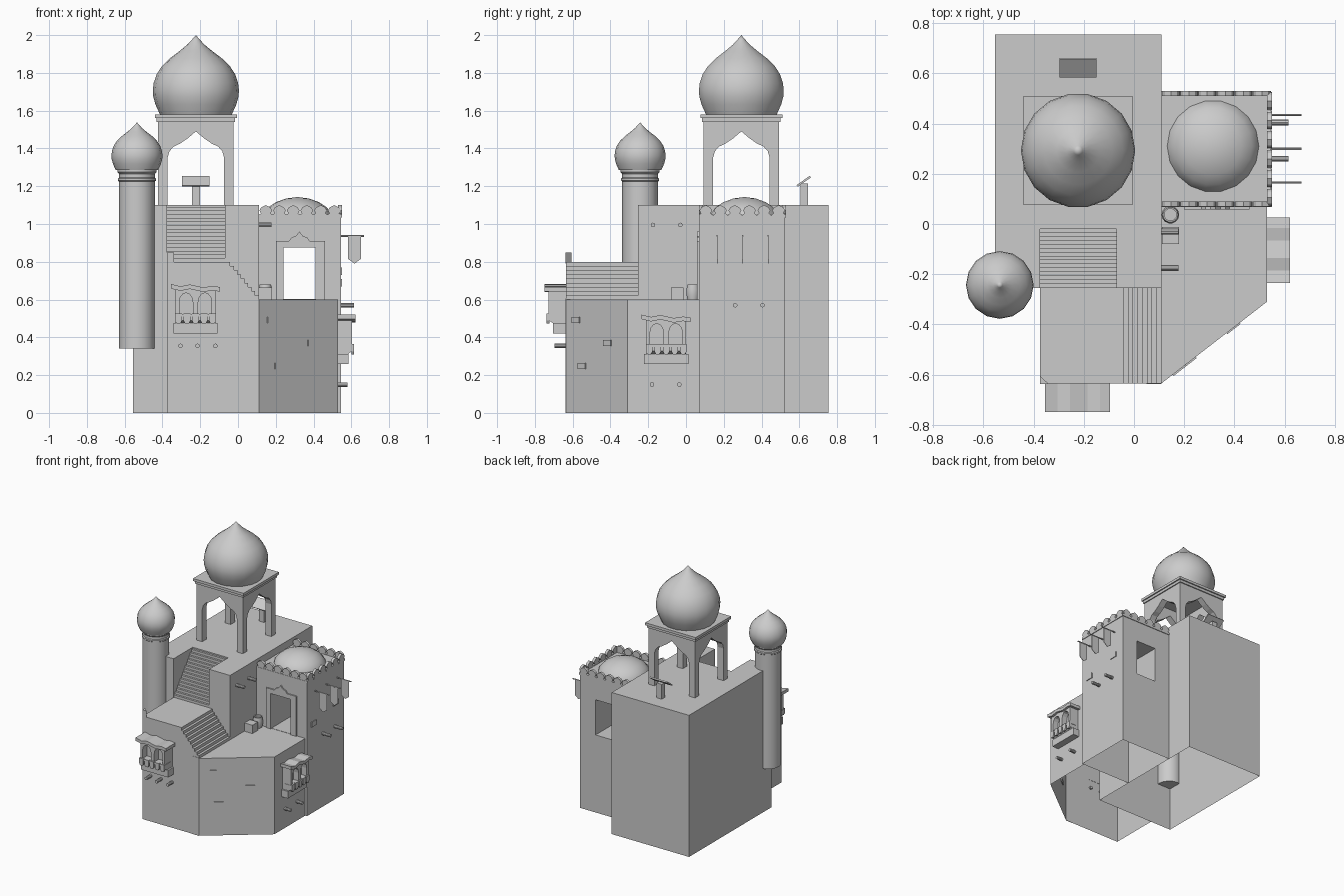
import bpy, bmesh, math
from mathutils import Matrix, Vector

if "Cube" in bpy.data.objects:
    bpy.data.objects.remove(bpy.data.objects["Cube"])


def finish(name, bm, drop=None):
    """Clean normals, optionally delete hidden faces, and make an object."""
    bmesh.ops.recalc_face_normals(bm, faces=bm.faces)
    if drop:
        bad = [f for f in bm.faces if drop(f.calc_center_median(), f.normal)]
        bmesh.ops.delete(bm, geom=bad, context='FACES')
    me = bpy.data.meshes.new(name)
    bm.to_mesh(me)
    bm.free()
    ob = bpy.data.objects.new(name, me)
    bpy.context.collection.objects.link(ob)
    return ob


def prism(name, pts, axis, a, b, drop=None, mat=None):
    """Extrude a 2D outline from a to b along an axis."""
    put = {'x': lambda p, t: (t, p[0], p[1]),
           'y': lambda p, t: (p[0], t, p[1]),
           'z': lambda p, t: (p[0], p[1], t)}[axis]
    bm = bmesh.new()
    lo = [bm.verts.new(put(p, a)) for p in pts]
    hi = [bm.verts.new(put(p, b)) for p in pts]
    bm.faces.new(lo)
    bm.faces.new(hi)
    n = len(pts)
    for i in range(n):
        bm.faces.new((lo[i], lo[(i + 1) % n], hi[(i + 1) % n], hi[i]))
    if mat:
        bm.transform(mat)
    return finish(name, bm, drop)


def box(name, x0, x1, y0, y1, z0, z1, drop=None, mat=None):
    return prism(name, [(x0, y0), (x1, y0), (x1, y1), (x0, y1)], 'z', z0, z1, drop, mat)


def rod(name, start, end, r, sides=10):
    s, e = Vector(start), Vector(end)
    bm = bmesh.new()
    bmesh.ops.create_cone(bm, cap_ends=True, segments=sides, radius1=r, radius2=r, depth=(e - s).length)
    rot = (e - s).to_track_quat('Z', 'Y').to_matrix().to_4x4()
    bm.transform(Matrix.Translation((s + e) / 2) @ rot)
    return finish(name, bm)


def lathe(name, profile, cx, cy, sides):
    bm = bmesh.new()
    vs = [bm.verts.new((cx + r, cy, z)) for r, z in profile]
    es = [bm.edges.new(p) for p in zip(vs, vs[1:])]
    bmesh.ops.spin(bm, geom=vs + es, cent=(cx, cy, 0), axis=(0, 0, 1),
                   angle=2 * math.pi, steps=sides, use_duplicate=False)
    bmesh.ops.remove_doubles(bm, verts=bm.verts, dist=0.0005)
    ob = finish(name, bm)
    bpy.ops.object.select_all(action='DESELECT')
    ob.select_set(True)
    bpy.context.view_layer.objects.active = ob
    bpy.ops.object.shade_smooth_by_angle(angle=math.radians(40))
    return ob


def cut(ob, cutter):
    m = ob.modifiers.new('cut', 'BOOLEAN')
    m.operation, m.solver, m.object = 'DIFFERENCE', 'EXACT', cutter
    bpy.context.view_layer.objects.active = ob
    bpy.ops.object.modifier_apply(modifier='cut')
    bpy.data.objects.remove(cutter)


def open_bottom(ob):
    bm = bmesh.new()
    bm.from_mesh(ob.data)
    bad = [f for f in bm.faces if f.calc_center_median().z < 0.001]
    bmesh.ops.delete(bm, geom=bad, context='FACES')
    bm.to_mesh(ob.data)
    bm.free()


def steps(u0, z0, u1, z1, n):
    """Stair outline: rise, then go, n times."""
    pts = [(u0, z0)]
    for i in range(n):
        z = z0 + (z1 - z0) * (i + 1) / n
        pts += [(u0 + (u1 - u0) * i / n, z), (u0 + (u1 - u0) * (i + 1) / n, z)]
    return pts


# Tall main block with the upper staircase cut into it
main = box('main_block', -.555, .11, -.255, .755, 0, 1.1)
stair = steps(-.253, .8, -.02, 1.09, 15) + [(-.02, 1.2), (-.3, 1.2), (-.3, .8)]
cut(main, prism('stair_cutter', stair, 'x', -.375, -.07))
open_bottom(main)

# Front block: landing and lower staircase descending to the right
low = [(-.375, 0), (-.375, .8)] + steps(.11, .6, -.06, .8, 9)[::-1] + [(.11, 0)]
prism('front_block', low, 'y', -.635, -.255,
      lambda c, n: c.z < .001 or n.y > .9 or (n.x > .9 and c.z < .55))
prism('landing_corner_post', [(-.375, -.638), (-.34, -.638), (-.375, -.605)], 'z', .79, .85)

# Terrace with the angled wall
prism('terrace', [(.11, -.635), (.53, -.31), (.53, .07), (.11, .07)], 'z', 0, .6,
      lambda c, n: c.z < .001 or n.x < -.9 or n.y > .9)
front_wall = box('front_wall_strip', .05, .11, -.637, -.634, 0, .605)

# Tower with a through passage
tower = box('tower', .11, .545, .068, .525, 0, 1.045)
cut(tower, box('passage_cutter', .24, .41, 0, .6, .602, .875))
open_bottom(tower)
prism('door_frame', [(.2, .6), (.2, .91), (.27, .91), (.285, .93), (.305, .935), (.325, .96),
                     (.345, .935), (.365, .93), (.38, .91), (.46, .91), (.46, .6),
                     (.41, .6), (.41, .875), (.24, .875), (.24, .6)], 'y', .058, .07)

# Crenellations round the three free tower edges
shape = [(-.037, 1.035), (-.037, 1.05), (-.025, 1.056), (-.034, 1.072), (-.024, 1.088), (0, 1.1),
         (.024, 1.088), (.034, 1.072), (.025, 1.056), (.037, 1.05), (.037, 1.035)]
for i in range(6):
    x, y = .147 + i * .0725, .105 + i * .077
    mx, my = [(x + u, z) for u, z in shape], [(y + u, z) for u, z in shape]
    prism('merlon_front', mx, 'y', .07, .09)
    prism('merlon_back', mx, 'y', .51, .53)
    prism('merlon_side', my, 'x', .53, .55)
lathe('tower_dome', [(.187, 1.03), (.18, 1.055), (.155, 1.088), (.115, 1.115), (.06, 1.135), (0, 1.143)],
      .315, .31, 18)

# Domed kiosk: four arched panels, cornice and onion dome
kx, ky = -.223, .293
arch = [(-.15, 1.35), (-.14, 1.385), (-.118, 1.41), (-.085, 1.425), (-.045, 1.452), (0, 1.49)]
arch += [(-u, z) for u, z in arch[-2::-1]]
panel = [(-.2, 1.1), (-.15, 1.1)] + arch + [(.15, 1.1), (.2, 1.1), (.2, 1.55), (-.2, 1.55)]
for s in (-1, 1):
    prism('kiosk_arch_x', [(kx + u, z) for u, z in panel], 'y', ky + s * .15, ky + s * .2)
    prism('kiosk_arch_y', [(ky + u, z) for u, z in panel], 'x', kx + s * .15, kx + s * .2)
for h, z0, z1 in ((.208, 1.54, 1.56), (.217, 1.56, 1.58)):
    box('kiosk_cornice', kx - h, kx + h, ky - h, ky + h, z0, z1)
onion = [(.83, 0), (.94, .13), (.99, .23), (1, .31), (.98, .4), (.91, .51), (.79, .61), (.6, .71),
         (.38, .8), (.2, .88), (.08, .95), (0, 1)]
lathe('kiosk_dome', [(r * .228, 1.578 + t * .422) for r, t in onion], kx, ky, 18)

# Minaret with rings and its small onion dome
mx, my = -.535, -.243
lathe('minaret_shaft', [(0, .34), (.095, .34), (.095, 1.225), (.101, 1.23), (.101, 1.24), (.095, 1.245),
                        (.095, 1.265), (.104, 1.275), (.104, 1.29), (0, 1.29)], mx, my, 16)
lathe('minaret_dome', [(r * .135, 1.285 + t * .253) for r, t in onion], mx, my, 16)

# Roof panel on a post
box('panel_post', -.243, -.2, .605, .645, 1.1, 1.215)
prism('roof_panel', [(.585, 1.205), (.592, 1.198), (.662, 1.247), (.655, 1.255)], 'x', -.296, -.15)


def bay(tag, mat):
    """Bay window facing -y, based at the local origin on the wall."""
    body = prism(tag + '_body', [(0, 0), (-.06, 0), (-.07, .055), (-.095, .07), (-.095, .24), (0, .24)],
                 'x', -.105, .105)
    for c in (-.05, .05):
        win = [(c - .036, .1)] + [(c + .036 * math.cos(a), .165 + .05 * math.sin(a))
                                  for a in [math.pi * (6 - k) / 6 for k in range(7)]] + [(c + .036, .1)]
        cut(body, prism('window_cutter', win, 'y', -.2, -.04))
    body.data.transform(mat)
    box(tag + '_sill', -.117, .117, -.07, 0, 0, .055, mat=mat)
    box(tag + '_rail', -.108, .108, -.102, -.02, .09, .103, mat=mat)
    for k in range(5):
        c = -.09 + k * .045
        prism(tag + '_baluster', [(c - .018, .107), (c + .018, .107), (c + .018, .068), (c + .009, .052),
                                  (c - .009, .052), (c - .018, .068)], 'y', -.106, -.09, mat=mat)
    roof = [(-.13, .262), (-.08, .25), (-.03, .26), (.04, .244), (.09, .252), (.13, .246)]
    prism(tag + '_roof', roof + [(u, z - .024) for u, z in roof[::-1]], 'y', -.117, 0, mat=mat)


bay('front_bay', Matrix.Translation((-.225, -.633, .42)))
bay('side_bay', Matrix.Translation((.528, -.105, .258)) @ Matrix.Rotation(math.pi / 2, 4, 'Z') @ Matrix.Diagonal((1, .8, 1, 1)))

# Protruding beam ends
for x in (-.305, -.215, -.12):
    rod('beam_end', (x, -.62, .355), (x, -.695, .355), .012)
for x, L, z, ys in ((.53, .05, .15, (-.18, -.035)), (.545, .07, .57, (.26, .405)), (.11, .068, .995, (-.175, -.03))):
    for y in ys:
        rod('beam_end', (x - .02, y, z), (x + L, y, z), .012)

# Pennants hanging from poles on the tower side
for y in (.165, .3, .435):
    rod('pennant_pole', (.53, y, .937), (.668, y, .937), .005, 6)
    prism('pennant', [(.583, .937), (.65, .937), (.65, .815), (.617, .79), (.583, .815)], 'y', y - .002, y + .002)

# Barrel and crate on the terrace
lathe('barrel', [(0, .6), (.03, .6), (.035, .625), (.035, .655), (.03, .68), (.024, .68), (.024, .665), (0, .665)],
      .145, .037, 14)
box('crate', .112, .18, -.08, -.012, .6, .665)

# Exposed bricks on the angled wall and tower
ang = math.atan2(.325, .42)
for x, y, z in ((.18, -.581, .492), (.395, -.414, .37), (.22, -.55, .248)):
    m = Matrix.Translation((x, y, z)) @ Matrix.Rotation(ang, 4, 'Z')
    box('angled_wall_brick', -.033, .033, -.006, .006, -.015, .015, mat=m)
for y, z in ((.15, .69), (.42, .75)):
    box('tower_brick', .54, .551, y - .03, y + .03, z - .02, z + .02)
